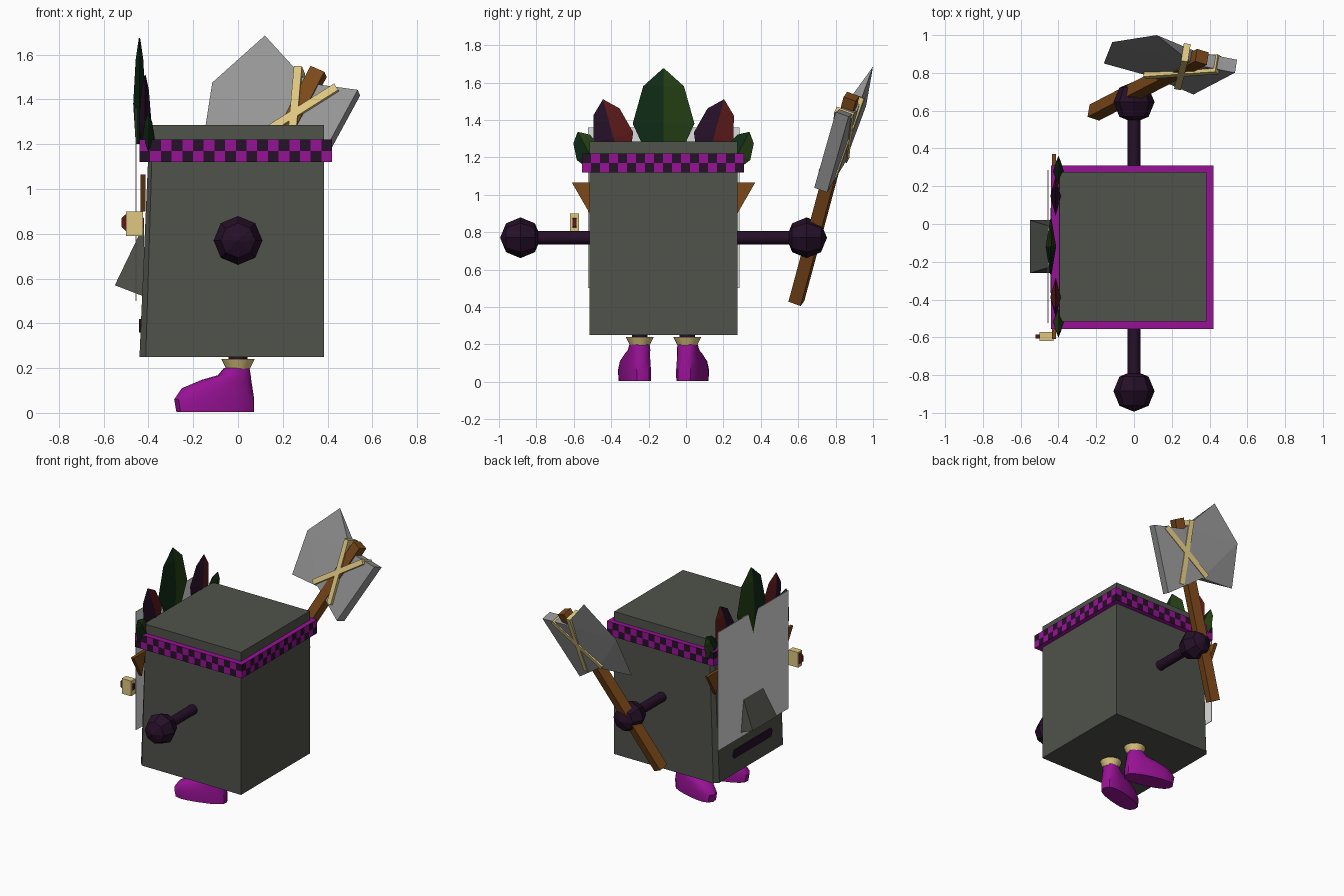
import bpy, bmesh, math
from mathutils import Vector, Matrix

if "Cube" in bpy.data.objects:
    bpy.data.objects.remove(bpy.data.objects["Cube"])

MID = -0.12  # centre line of the body in y


def material(name, *rgb):
    m = bpy.data.materials.new(name)
    m.diffuse_color = (*rgb, 1)
    m.use_nodes = True
    m.node_tree.nodes["Principled BSDF"].inputs["Base Color"].default_value = m.diffuse_color
    return m


STONE = material("stone grey", 0.08, 0.084, 0.069)
PALE = material("pale grey", 0.72, 0.72, 0.72)
STEEL = material("steel grey", 0.3, 0.3, 0.3)
WOOD = material("wood brown", 0.2, 0.065, 0.01)
MAGENTA = material("magenta", 0.31, 0.006, 0.30)
DARK = material("dark purple", 0.019, 0.005, 0.021)
CREAM = material("cream", 0.73, 0.57, 0.22)
RED = material("dark red", 0.11, 0.01, 0.01)
DEEP = material("deep green", 0.005, 0.024, 0.008)
GREEN = material("leaf green", 0.018, 0.05, 0.007)


def finish(name, bm, *mats, smooth=False):
    bmesh.ops.recalc_face_normals(bm, faces=bm.faces[:])
    me = bpy.data.meshes.new(name)
    bm.to_mesh(me)
    bm.free()
    for m in mats:
        me.materials.append(m)
    ob = bpy.data.objects.new(name, me)
    bpy.context.collection.objects.link(ob)
    if smooth:
        bpy.ops.object.select_all(action='DESELECT')
        ob.select_set(True)
        bpy.context.view_layer.objects.active = ob
        bpy.ops.object.shade_smooth_by_angle(angle=math.radians(40))
    return ob


def loft(name, rings, *mats, smooth=False):
    """Join equal-length rings of points and cap both ends."""
    bm = bmesh.new()
    vs = [[bm.verts.new(p) for p in r] for r in rings]
    n = len(vs[0])
    for a, b in zip(vs, vs[1:]):
        for i in range(n):
            j = (i + 1) % n
            bm.faces.new((a[i], a[j], b[j], b[i]))
    bm.faces.new(vs[0])
    bm.faces.new(vs[-1])
    return finish(name, bm, *mats, smooth=smooth)


def box(name, lo, hi, mat):
    ring = lambda z: [(lo[0], lo[1], z), (hi[0], lo[1], z), (hi[0], hi[1], z), (lo[0], hi[1], z)]
    return loft(name, [ring(lo[2]), ring(hi[2])], mat)


def beam(name, centre, along, normal, size, mat):
    """Box of (length, width, depth) with length and depth along given directions."""
    a = Vector(along).normalized()
    n = Vector(normal)
    n = (n - a * n.dot(a)).normalized()
    rot = Matrix((a, n.cross(a), n)).transposed().to_4x4()
    bm = bmesh.new()
    bmesh.ops.create_cube(bm, size=1, matrix=Matrix.Translation(centre) @ rot @ Matrix.Diagonal((*size, 1)))
    return finish(name, bm, mat)


# Body: block with a slightly sloping, chamfered front
def body_ring(z, side, front):
    h = 0.395
    return [(0.385, MID - h, z), (0.385, MID + h, z), (side, MID + h, z),
            (front, MID + h - 0.03, z), (front, MID - h + 0.03, z), (side, MID - h, z)]


loft("body", [body_ring(0.25, -0.412, -0.44), body_ring(1.285, -0.38, -0.395)], STONE)

# Checkered headband
lo, hi, cols = Vector((-0.44, -0.555, 1.12)), Vector((0.42, 0.31, 1.22)), (18, 18, 2)
bm = bmesh.new()
bmesh.ops.create_cube(bm, size=1, matrix=Matrix.Translation((lo + hi) / 2) @ Matrix.Diagonal((*(hi - lo), 1)))
for ax in range(3):
    for k in range(1, cols[ax]):
        co = lo.copy()
        co[ax] += (hi - lo)[ax] * k / cols[ax]
        no = Vector((0, 0, 0))
        no[ax] = 1
        bmesh.ops.bisect_plane(bm, geom=bm.verts[:] + bm.edges[:] + bm.faces[:], plane_co=co, plane_no=no)
for f in bm.faces:
    f.normal_update()
    if abs(f.normal.z) < 0.5:
        c = f.calc_center_median()
        cell = [min(cols[i] - 1, int((c[i] - lo[i]) / (hi - lo)[i] * cols[i])) for i in range(3)]
        f.material_index = (sum(cell) + 1) % 2
bmesh.ops.dissolve_limit(bm, angle_limit=0.01, verts=bm.verts[:], edges=bm.edges[:], delimit={'MATERIAL'})
finish("headband", bm, MAGENTA, DARK)

# Face: flat mask, wedge nose, mouth plate
box("mask", (-0.457, -0.525, 0.5), (-0.453, 0.285, 1.36), PALE)
loft("nose", [[(-0.42, MID + s * w, 0.84), (-0.55, MID + s * 0.14, 0.57), (-0.42, MID + s * 0.14, 0.52)]
              for s, w in ((-1, 0.1), (1, 0.1))], STONE)
loft("mouth", [[(x, MID - 0.02 + y, z) for y, z in
                ((-0.21, 0.36), (0.21, 0.36), (0.225, 0.38), (0.21, 0.42), (-0.21, 0.42), (-0.225, 0.4))]
               for x in (-0.441, -0.425)], DARK)

# Ears and earring
for s in (-1, 1):
    loft("ear", [[(x, MID + s * a, z) for a, z in ((0.49, 1.065), (0.34, 1.065), (0.395, 0.9))]
                 for x in (-0.435, -0.413)], WOOD)
box("earring_block", (-0.5, -0.62, 0.79), (-0.425, -0.572, 0.9), CREAM)
loft("earring_disc", [[(-0.47 + 0.055 * math.cos(a), y, 0.85 + 0.05 * math.sin(a))
                       for a in [math.pi / 4 * (i + 0.5) for i in range(8)]]
                      for y in (-0.606, -0.586)], RED)


# Feathers: two-tone leaves with a raised spine
def feather(name, y, z, length, half, tilt, x, d, colours):
    t = math.radians(tilt)

    def point(u, v, dx):
        return (x + dx, y + u * math.cos(t) + v * math.sin(t), z + v * math.cos(t) - u * math.sin(t))

    rows = ((0, 0.5, 0.6), (0.38, 1, 1), (0.8, 0.66, 0.6), (1, 0.02, 0.1))
    ob = loft(name, [[point(-half * w, length * f, 0), point(0, length * f, -d * k),
                      point(half * w, length * f, 0), point(0, length * f, d * k)] for f, w, k in rows], *colours)
    for p in ob.data.polygons:  # second colour on the +y half
        u = (p.center.y - y) * math.cos(t) - (p.center.z - z) * math.sin(t)
        p.material_index = int(u > 0)


feather("middle_feather", MID, 1.2, 0.475, 0.165, 0, -0.44, 0.028, (DEEP, GREEN))
for s in (-1, 1):
    feather("side_feather", MID + s * 0.235, 1.18, 0.34, 0.11, s * 15, -0.415, 0.028, (DARK, RED))
    feather("outer_feather", MID + s * 0.36, 1.15, 0.21, 0.075, s * 28, -0.4, 0.028, (DEEP, GREEN))


# Arms, hands
def circle(x, y, r, z, n=12):
    return [(x + r * math.cos(i * math.tau / n), y + r * math.sin(i * math.tau / n), z) for i in range(n)]


for s, tip in ((-1, -0.885), (1, 0.645)):
    root = MID + s * 0.37
    loft("arm", [[(px, y, 0.77 + pz) for px, pz, _ in circle(0, 0, 0.035, 0)] for y in (root, tip)], DARK, smooth=True)
    bm = bmesh.new()
    bmesh.ops.create_uvsphere(bm, u_segments=8, v_segments=4, radius=0.109,
                              matrix=Matrix.Translation((0, tip, 0.77)) @ Matrix.Rotation(math.pi / 2, 4, 'X'))
    finish("hand", bm, DARK)

# Legs, cuffs and boots with the toes turned out
BOOT = ((0.005, -0.285, 0.075, 0.068), (0.06, -0.295, 0.075, 0.07), (0.11, -0.26, 0.067, 0.066),
        (0.148, -0.165, 0.06, 0.06), (0.168, -0.09, 0.056, 0.057), (0.2, -0.062, 0.05, 0.052))
for s in (-1, 1):
    y0 = MID + s * 0.127
    turn = Matrix.Rotation(-s * math.radians(15), 3, 'Z')
    rings = []
    for z, heel, toe, w in [(z, b, a, w) for z, a, b, w in BOOT]:
        ring = []
        for i in range(16):
            a = i * math.tau / 16
            c, q = math.cos(a), math.sin(a)
            p = Vector(((heel + toe) / 2 + (heel - toe) / 2 * math.copysign(abs(c) ** 0.8, c),
                        w * math.copysign(abs(q) ** 0.75, q), z))
            ring.append(turn @ p + Vector((0, y0, 0)))
        rings.append(ring)
    loft("boot", rings, MAGENTA, smooth=True)
    loft("cuff", [circle(0, y0, 0.05, 0.19), circle(0, y0, 0.075, 0.24)], CREAM, smooth=True)
    loft("leg", [circle(0, y0, 0.042, 0.2), circle(0, y0, 0.042, 0.255)], DARK, smooth=True)

# Axe: shaft, wedge-shaped head and crossed binding
N = Vector((-0.15, -0.93, 0.34)).normalized()
low, top = Vector((-0.21, 0.59, 0.43)), Vector((0.36, 0.885, 1.525))
beam("axe_shaft", (low + top) / 2, top - low, N, ((top - low).length, 0.07, 0.07), WOOD)

butt = [Vector(p) for p in ((0.1, 0.814, 1.18), (0.32, 0.72, 1.025), (0.54, 0.835, 1.43), (0.32, 0.88, 1.46))]
edge = [Vector(p) for p in ((0.12, 1.0, 1.685), (-0.115, 0.963, 1.475), (-0.16, 0.85, 1.185))]
bm = bmesh.new()
blade = [bm.verts.new(p) for p in edge]
sides = [[bm.verts.new(p + N * k) for p in butt] for k in (-0.037, 0.037)]
for b in sides:
    bm.faces.new(b)
    for tri in ((b[3], blade[0], blade[1]), (b[3], blade[1], b[0]), (b[0], blade[1], blade[2])):
        bm.faces.new(tri)
p, q = sides
for i in range(3):
    bm.faces.new((p[i], p[i + 1], q[i + 1], q[i]))
bm.faces.new((p[3], q[3], blade[0]))
bm.faces.new((p[0], q[0], blade[2]))
finish("axe_head", bm, STEEL)

cross = Vector((0.256, 0.833, 1.32))
for d in ((0.02, 0.08, 0.225), (0.19, 0.013, 0.12)):
    beam("axe_binding", cross, d, N, (0.45, 0.036, 0.1), CREAM)
